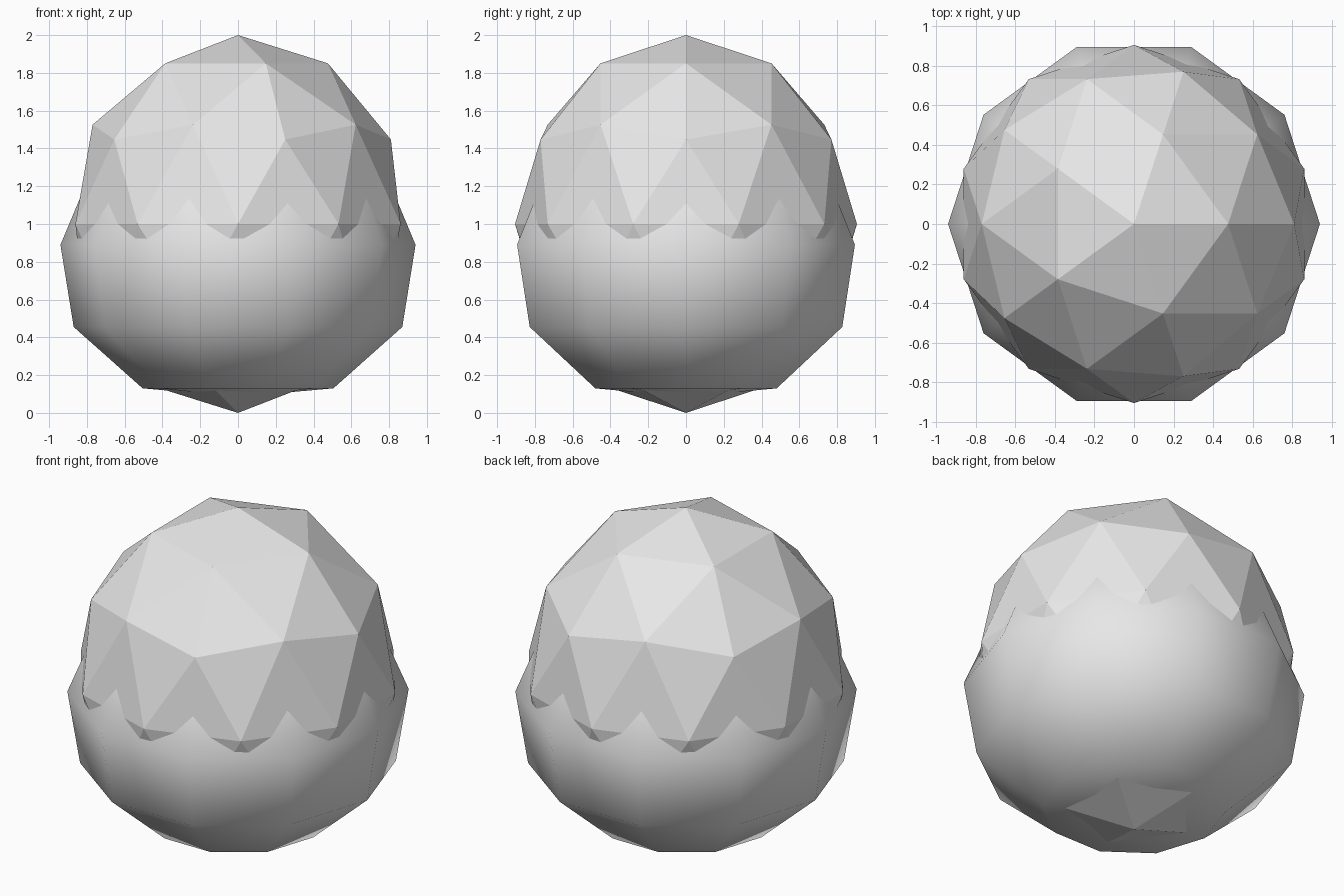
import bpy
import bmesh
import math
from mathutils import Vector

cube = bpy.data.objects.get("Cube")
if cube:
    bpy.data.objects.remove(cube, do_unlink=True)

# Single pale grey material
grey = bpy.data.materials.new("pale_grey")
colour = (0.8, 0.8, 0.8, 1.0)
grey.use_nodes = True
grey.diffuse_color = colour
grey.node_tree.nodes["Principled BSDF"].inputs["Base Color"].default_value = colour


def add_object(name, bm, smooth):
    bmesh.ops.recalc_face_normals(bm, faces=bm.faces)
    for face in bm.faces:
        face.smooth = smooth
    mesh = bpy.data.meshes.new(name)
    bm.to_mesh(mesh)
    bm.free()
    mesh.materials.append(grey)
    obj = bpy.data.objects.new(name, mesh)
    bpy.context.collection.objects.link(obj)
    return obj


# Faceted core: a low-poly sphere, slightly taller than wide
bm = bmesh.new()
bmesh.ops.create_icosphere(bm, subdivisions=2, radius=1)
bmesh.ops.scale(bm, vec=(0.905, 0.905, 1), verts=bm.verts)
bmesh.ops.translate(bm, vec=(0, 0, 1), verts=bm.verts)
add_object("faceted_core", bm, False)

# Smooth ten-sided shell: a profile (radius, height) spun around the z axis
profile = [(0, 0.085), (0.505, 0.13), (0.87, 0.455), (0.94, 0.89),
           (0.76, 1.32), (0.42, 1.6), (0, 1.68)]
bm = bmesh.new()
points = [bm.verts.new((r, 0, z)) for r, z in profile]
edges = [bm.edges.new(pair) for pair in zip(points, points[1:])]
bmesh.ops.spin(bm, geom=points + edges, cent=Vector(), axis=Vector((0, 0, 1)),
               angle=math.tau, steps=10, use_merge=False)
bmesh.ops.remove_doubles(bm, verts=bm.verts, dist=0.001)
add_object("lower_shell", bm, True)
